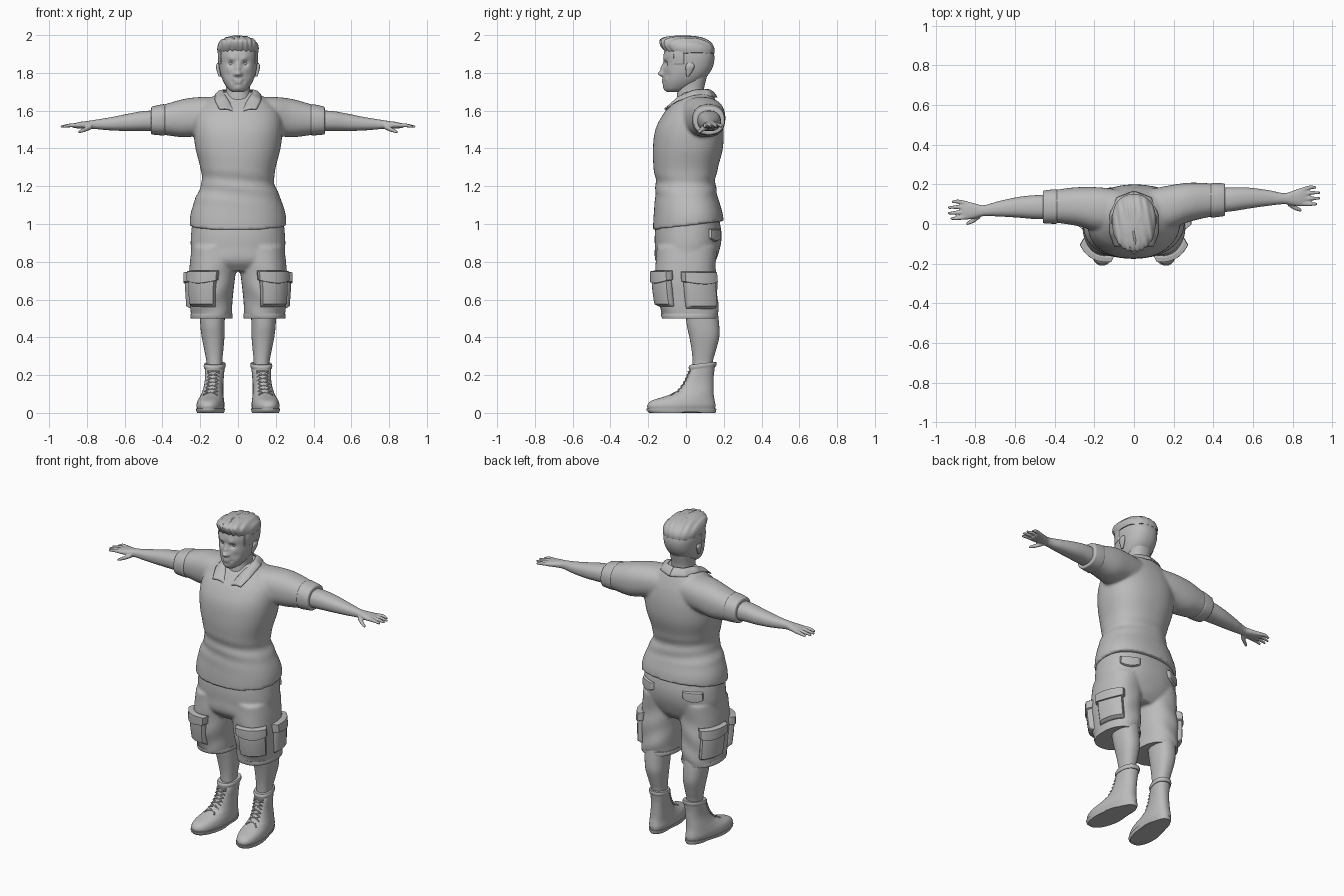
import bpy
import bmesh
from math import pi, sin, cos, ceil, exp, copysign, radians
from mathutils import Vector

if "Cube" in bpy.data.objects:
    bpy.data.objects.remove(bpy.data.objects["Cube"], do_unlink=True)

GREY = (0.5, 0.5, 0.5, 1)
clay = bpy.data.materials.new("plain grey")
clay.use_nodes = True
clay.diffuse_color = GREY
clay.node_tree.nodes["Principled BSDF"].inputs["Base Color"].default_value = GREY


# Cross-section rows are (position, centre, front, back, half width)
def section(rows, t):
    def slope(i, k):
        a, b = rows[max(i - 1, 0)], rows[min(i + 1, len(rows) - 1)]
        return (b[k] - a[k]) / (b[0] - a[0])
    i = 0
    while i < len(rows) - 2 and t > rows[i + 1][0]:
        i += 1
    p, q = rows[i], rows[i + 1]
    span = q[0] - p[0]
    s = (t - p[0]) / span
    return [p[k] * (1 + 2 * s) * (1 - s) ** 2 + q[k] * s * s * (3 - 2 * s)
            + span * (slope(i, k) * s * (1 - s) ** 2 - slope(i + 1, k) * s * s * (1 - s))
            for k in range(1, 5)]


def point(rows, t, angle, grow=0.0, axis="z", power=2.3):
    centre, front, back, half = section(rows, t)
    bend = lambda c: copysign(abs(c) ** (2 / power), c)
    u = centre + (half + grow) * bend(cos(angle))
    v = (front + back) / 2 + ((back - front) / 2 + grow) * bend(sin(angle))
    return Vector((u, v, t)) if axis == "z" else Vector((t, v, u))


def loft(rows, axis="z", segs=48, step=0.012, power=2.3, grow=0.0):
    start, end = rows[0][0], rows[-1][0]
    n = max(3, ceil((end - start) / step))
    verts = [point(rows, start + (end - start) * i / n, 2 * pi * j / segs, grow, axis, power)
             for i in range(n + 1) for j in range(segs)]
    faces = [(i * segs + j, i * segs + (j + 1) % segs,
              (i + 1) * segs + (j + 1) % segs, (i + 1) * segs + j)
             for i in range(n) for j in range(segs)]
    faces += [tuple(range(segs)), tuple(range(n * segs, (n + 1) * segs))]
    return verts, faces


def grid(fn, nu, nv):
    verts = [fn(i / nu, j / nv) for i in range(nu + 1) for j in range(nv + 1)]
    w = nv + 1
    return verts, [(i * w + j, i * w + j + 1, (i + 1) * w + j + 1, (i + 1) * w + j)
                   for i in range(nu) for j in range(nv)]


def pillow(rows, a0, a1, z0, z1, thick, droop=0.0):
    # raised cloth panel that hugs a lofted surface
    def fn(s, t):
        edge = min(s, 1 - s, t, 1 - t)
        z = z0 + (z1 - z0) * t - droop * (1 - t) * (1 - (2 * s - 1) ** 2)
        return point(rows, z, radians(a0 + (a1 - a0) * s), thick * min(1, edge * 10) - 0.003)
    return grid(fn, 20, 20)


def merge(*parts):
    verts, faces = [], []
    for v, f in parts:
        faces += [tuple(i + len(verts) for i in face) for face in f]
        verts += v
    return verts, faces


def flip(part, side):
    return [Vector((v.x * side, v.y, v.z)) for v in part[0]], part[1]


def both(part):
    return merge(part, flip(part, -1))


def make(name, part, warp=None, voxel=0, smooth=0, thick=0, angle=45):
    bm = bmesh.new()
    vs = [bm.verts.new(warp(v) if warp else v) for v in part[0]]
    for f in part[1]:
        bm.faces.new([vs[i] for i in f])
    bmesh.ops.recalc_face_normals(bm, faces=bm.faces)
    me = bpy.data.meshes.new(name)
    bm.to_mesh(me)
    bm.free()
    me.materials.append(clay)
    ob = bpy.data.objects.new(name, me)
    bpy.context.collection.objects.link(ob)
    bpy.ops.object.select_all(action="DESELECT")
    ob.select_set(True)
    bpy.context.view_layer.objects.active = ob
    bpy.ops.object.shade_smooth_by_angle(angle=radians(angle))
    if thick:
        ob.modifiers.new("thickness", "SOLIDIFY").thickness = thick
    if voxel:
        m = ob.modifiers.new("blend", "REMESH")
        m.mode, m.voxel_size, m.use_smooth_shade = "VOXEL", voxel, True
    if smooth:
        m = ob.modifiers.new("soften", "SMOOTH")
        m.factor, m.iterations = 0.5, smooth
    return ob


def cord(name, lines, radius):
    cu = bpy.data.curves.new(name, "CURVE")
    cu.dimensions, cu.bevel_depth, cu.bevel_resolution = "3D", radius, 2
    cu.use_fill_caps = True
    for line in lines:
        sp = cu.splines.new("POLY")
        sp.points.add(len(line) - 1)
        for p, co in zip(sp.points, line):
            p.co = (*co, 1)
    cu.materials.append(clay)
    bpy.context.collection.objects.link(bpy.data.objects.new(name, cu))


# The arms swing slightly back on the left and forward on the right
def swing(v):
    return Vector((v.x, v.y + 0.04 * v.x, v.z))


# Shirt
torso = [(.99, 0, -.175, .2, .257), (1.05, 0, -.172, .192, .252), (1.13, 0, -.165, .172, .228),
         (1.22, 0, -.16, .155, .192), (1.3, 0, -.172, .17, .2), (1.4, 0, -.175, .195, .225),
         (1.5, 0, -.162, .198, .235), (1.58, 0, -.122, .185, .225), (1.63, 0, -.08, .168, .19),
         (1.67, 0, -.04, .15, .14), (1.7, 0, -.025, .13, .085)]
sleeve = [(.05, 1.58, -.03, .17, .09), (.18, 1.573, -.03, .19, .1), (.28, 1.561, 0, .197, .102),
          (.38, 1.553, .02, .19, .083), (.45, 1.547, .027, .18, .069)]


def drape(v):
    v = swing(v) if abs(v.x) > .26 else Vector((v.x, v.y + .04 * v.x * abs(v.x) / .26, v.z))
    low = max(0, 1.15 - v.z) / .15
    crease = .005 * sin(v.z * 75 + v.x * 9) * exp(-((v.z - 1.2) / .07) ** 2)
    return Vector((v.x * (1 + crease * 3), v.y * (1 + crease * 5), v.z + .12 * v.y * low))


make("shirt", merge(loft(torso, segs=72), both(loft(sleeve, "x"))), drape, .009, 7)
cuff = [(.385, 1.552, .016, .191, .084), (.42, 1.55, .018, .19, .08), (.46, 1.547, .022, .186, .073)]
make("sleeve_cuffs", both(loft(cuff, "x", step=.006)), swing, .006, 2)

# Open folded collar
stations = [((0, .12, 1.715), (0, .17, 1.67)), ((.055, .105, 1.715), (.09, .135, 1.675)),
            ((.078, .04, 1.71), (.125, .05, 1.685)), ((.06, -.04, 1.675), (.125, -.05, 1.652)),
            ((.008, -.108, 1.59), (.1, -.118, 1.61))]


def collar(s, t):
    f = s * (len(stations) - 1)
    i = min(int(f), len(stations) - 2)
    top, low = (Vector(stations[i][k]).lerp(Vector(stations[i + 1][k]), f - i) for k in (0, 1))
    return top.lerp(low, t) + Vector((0, 0, .01 * sin(pi * t)))


make("collar", both(grid(collar, 24, 6)), thick=.008, smooth=2)

# Arms with hands
arm = [(.4, 1.545, .04, .165, .056), (.5, 1.545, .045, .165, .053), (.58, 1.538, .055, .16, .046),
       (.68, 1.53, .065, .143, .034), (.76, 1.527, .07, .125, .024), (.8, 1.525, .062, .135, .02),
       (.84, 1.523, .056, .147, .017), (.87, 1.52, .058, .148, .012)]
thumb = [(.775, 1.515, .06, .095, .013), (.81, 1.5, .038, .065, .012), (.845, 1.486, .026, .042, .007)]
hand = [loft(arm, "x"), loft(thumb, "x", 16, .006)]
for k, tip in enumerate((.925, .94, .938, .918)):
    y, e = .07 + .022 * k, .06 + .028 * k
    hand.append(loft([(.84, 1.523, y - .012, y + .012, .012), (.89, 1.522, e - .005, e + .015, .01),
                      (tip, 1.515, e - .002, e + .01, .006)], "x", 16, .006))
make("arms", both(merge(*hand)), swing, .0045, 3)

# Shorts
hips = [(.75, 0, -.12, .12, .17), (.8, 0, -.16, .155, .235), (.88, 0, -.165, .182, .25),
        (.95, 0, -.165, .188, .248), (1.03, 0, -.155, .175, .24)]
thigh = [(.5, .14, -.125, .165, .108), (.58, .142, -.145, .17, .112), (.68, .14, -.158, .165, .12),
         (.78, .132, -.16, .158, .124), (.88, .125, -.155, .165, .12)]


def wrinkle(v):
    ripple = .005 * sin(v.z * 42 + abs(v.x) * 25) * max(0, .9 - v.z) / .4
    return v + Vector((0, ripple, 0))


make("shorts", merge(loft(hips, segs=64), both(loft(thigh))), wrinkle, .009, 3)
make("cargo_pockets", both(merge(pillow(thigh, -100, -25, .56, .72, .026),
                                 pillow(thigh, -5, 62, .55, .71, .024))), thick=.003)
make("cargo_flaps", both(merge(pillow(thigh, -104, -22, .705, .755, .034, .025),
                               pillow(thigh, -8, 66, .695, .75, .032, .02))), thick=.003)
make("rear_pocket_flaps", both(pillow(hips, 35, 70, .93, .975, .014, .025)), thick=.003)
make("shorts_hem", both(loft([(.5, .14, -.125, .165, .108), (.512, .14, -.129, .167, .11),
                              (.525, .14, -.13, .166, .108)], step=.006, grow=.002)))

# Lower legs
shin = [(.2, .122, .035, .14, .042), (.27, .125, .035, .142, .042), (.33, .128, .03, .158, .05),
        (.4, .132, .018, .176, .06), (.46, .135, .005, .176, .064), (.56, .136, -.005, .165, .068)]
make("lower_legs", both(loft(shin)))

# Boots
boot = [(.015, .13, -.2, .152, .07), (.04, .131, -.205, .156, .073), (.065, .131, -.182, .152, .068),
        (.085, .13, -.12, .148, .061), (.11, .128, -.055, .146, .055), (.16, .124, -.012, .146, .049),
        (.21, .122, .012, .148, .05), (.25, .122, .024, .156, .052)]
sole = [(0, .13, -.195, .155, .072), (.012, .13, -.208, .16, .075), (.022, .13, -.21, .16, .076)]
rim = [(.235, .122, .016, .158, .054), (.25, .122, .014, .162, .058), (.262, .122, .02, .16, .054)]


def splay(v):
    lean = -.1 * (v.y - .1) * copysign(1, v.x)
    # narrow heel, raised instep arch and a higher back rim
    waist = 1 - .16 * max(0, min(1, (v.y + .06) / .12)) * max(0, 1 - v.z / .09)
    x = copysign(.13, v.x) + (v.x - copysign(.13, v.x)) * waist
    arch = .012 * exp(-((v.y - .03) / .03) ** 2) if v.z < .005 else 0
    lift = .12 * (v.y - .08) if v.z > .225 else 0
    return Vector((x + lean, v.y, v.z + arch + lift))


make("boots", both(loft(boot, step=.006)), splay)
make("boot_soles", both(loft(sole, step=.006)), splay)
make("boot_rims", both(loft(rim, step=.004)), splay, smooth=2)
laces = []
for side in (1, -1):
    for phase in (0, 1):
        line = []
        for i in range(15):
            z = .095 + .0095 * i
            turn = .55 * (1 if (i // 2 + phase) % 2 else -1)
            p = point(boot, z, -pi / 2 + turn * (.6 if i % 2 else 1), .006)
            line.append(splay(Vector((p.x * side, p.y, p.z))))
        laces.append(line)
cord("boot_laces", laces, .004)

# Head and neck
skull = [(1.698, 0, -.1, -.03, .03), (1.715, 0, -.112, .01, .052), (1.755, 0, -.12, .08, .078),
         (1.8, 0, -.12, .125, .094), (1.85, 0, -.117, .147, .102), (1.9, 0, -.118, .148, .104),
         (1.945, 0, -.1, .125, .092), (1.98, 0, -.05, .07, .05)]
# Each push is (x, y, z, reach, depth)
pushes = [(0, -.125, 1.797, .016, -.03), (0, -.12, 1.825, .013, -.016), (0, -.12, 1.845, .012, -.008),
          (.014, -.12, 1.792, .01, -.01), (.037, -.11, 1.85, .017, .015), (.032, -.11, 1.873, .017, -.007),
          (.012, -.12, 1.763, .011, -.006), (.01, -.12, 1.749, .01, -.006), (0, -.115, 1.718, .02, -.007),
          (.055, -.1, 1.79, .022, .005), (.03, -.11, 1.756, .008, .004)]


def face(v):
    move = 0
    for x, y, z, reach, depth in pushes:
        for sx in {x, -x}:
            move += depth * exp(-(v - Vector((sx, y, z))).length_squared / reach ** 2)
    return v + Vector((0, move, 0))


make("head", loft(skull, segs=112, step=.0045), face, angle=80)
neck = [(1.6, 0, -.06, .11, .085), (1.66, 0, -.05, .1, .07), (1.71, 0, -.045, .095, .064),
        (1.78, 0, -.04, .11, .07)]
make("neck", loft(neck))
ball = [(1.838, .037, -.092, -.085, .004), (1.844, .037, -.1, -.08, .012),
        (1.856, .037, -.1, -.08, .012), (1.862, .037, -.092, -.085, .004)]
make("eyes", both(loft(ball, segs=20, step=.002, power=2)))
ear = [(1.78, .096, .002, .015, .006), (1.805, .102, 0, .032, .009), (1.835, .107, -.002, .045, .01),
       (1.852, .105, .006, .036, .005)]
make("ears", both(loft(ear, segs=24, step=.004)))

# Hair cap with combed strands, and short sideburns
cap = [(1.905, 0, -.1, .15, .107), (1.93, 0, -.122, .15, .11), (1.955, 0, -.136, .138, .104),
       (1.975, 0, -.135, .112, .088), (1.99, 0, -.105, .07, .06), (1.996, 0, -.06, .02, .025)]


def comb(v):
    return v + Vector((0, .004 * sin(v.x * 260) * (v.y < 0), .003 * sin(v.x * 180 + v.y * 30) - .001))


make("hair", loft(cap, segs=96, step=.004), comb, angle=80)
strands = []
for i in range(-5, 6):
    x = i * .014
    strands.append([(x * (1 - .1 * s) + .006 * sin(s * 2 + i), -.125 + .045 * s + abs(x) * .3,
                     1.962 + .03 * sin(pi * (s + .8) / 5.6) - abs(x) * .22 + .002 * (i % 3))
                    for s in range(5)])
cord("hair_strands", strands, .006)
make("sideburns", both(pillow(skull, -35, -8, 1.84, 1.93, .007)), thick=.002)
